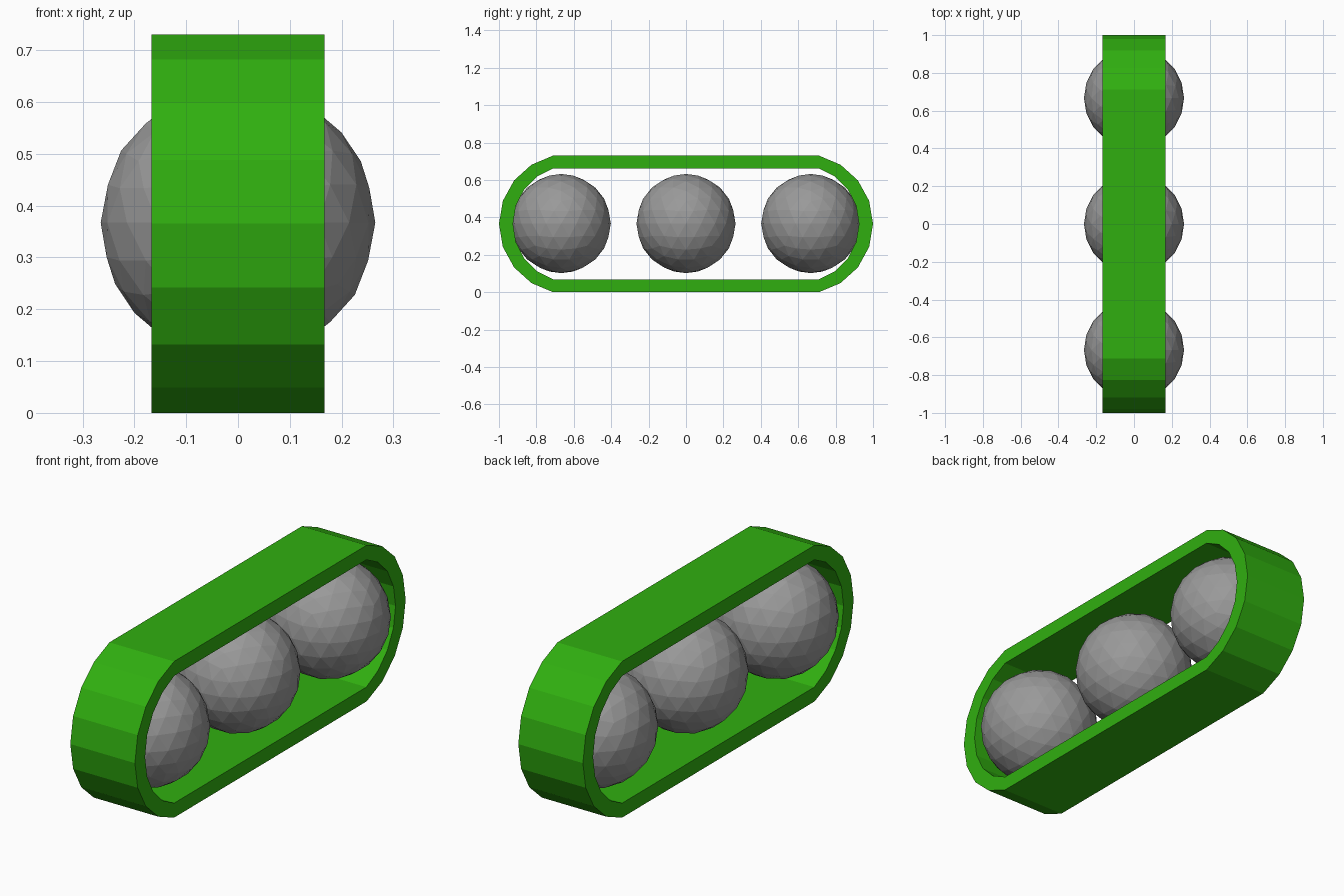
import bpy, bmesh, math

if "Cube" in bpy.data.objects:
    bpy.data.objects.remove(bpy.data.objects["Cube"])

HALF_WIDTH = 0.167
MID_Z = 0.365
SEGMENTS = 8


def material(name, color):
    mat = bpy.data.materials.new(name)
    mat.diffuse_color = (*color, 1)
    mat.use_nodes = True
    mat.node_tree.nodes["Principled BSDF"].inputs["Base Color"].default_value = mat.diffuse_color
    return mat


def add_object(name, bm, mat):
    mesh = bpy.data.meshes.new(name)
    bm.to_mesh(mesh)
    bm.free()
    mesh.materials.append(mat)
    obj = bpy.data.objects.new(name, mesh)
    bpy.context.collection.objects.link(obj)
    return obj


def pod_outline(centre, radius, half_height):
    """Closed outline (y, z): two faceted arcs joined by straight sides."""
    limit = math.asin(half_height / radius)
    arc = []
    for i in range(SEGMENTS + 1):
        a = -limit + 2 * limit * i / SEGMENTS
        arc.append((centre + radius * math.cos(a), radius * math.sin(a)))
    return arc + [(-y, -z) for y, z in arc]


green = material("pod green", (0.03, 0.43, 0.005))
grey = material("pea grey", (0.32, 0.32, 0.32))

# Open rounded band
bm = bmesh.new()
outer = pod_outline(0.625, 0.375, 0.365)
inner = pod_outline(0.612, 0.313, 0.2975)
loops = [[bm.verts.new((x, y, z + MID_Z)) for y, z in outline]
         for x, outline in ((HALF_WIDTH, outer), (-HALF_WIDTH, outer),
                            (-HALF_WIDTH, inner), (HALF_WIDTH, inner))]
n = len(outer)
for k in range(4):
    a, b = loops[k], loops[(k + 1) % 4]
    for i in range(n):
        j = (i + 1) % n
        bm.faces.new((a[i], b[i], b[j], a[j]))
bmesh.ops.recalc_face_normals(bm, faces=bm.faces)
add_object("pod_band", bm, green)

# Three faceted balls inside the band
for name, y in (("front_ball", -0.667), ("middle_ball", 0), ("back_ball", 0.667)):
    bm = bmesh.new()
    bmesh.ops.create_icosphere(bm, subdivisions=3, radius=0.265)
    ball = add_object(name, bm, grey)
    ball.location = (0, y, 0.367)
